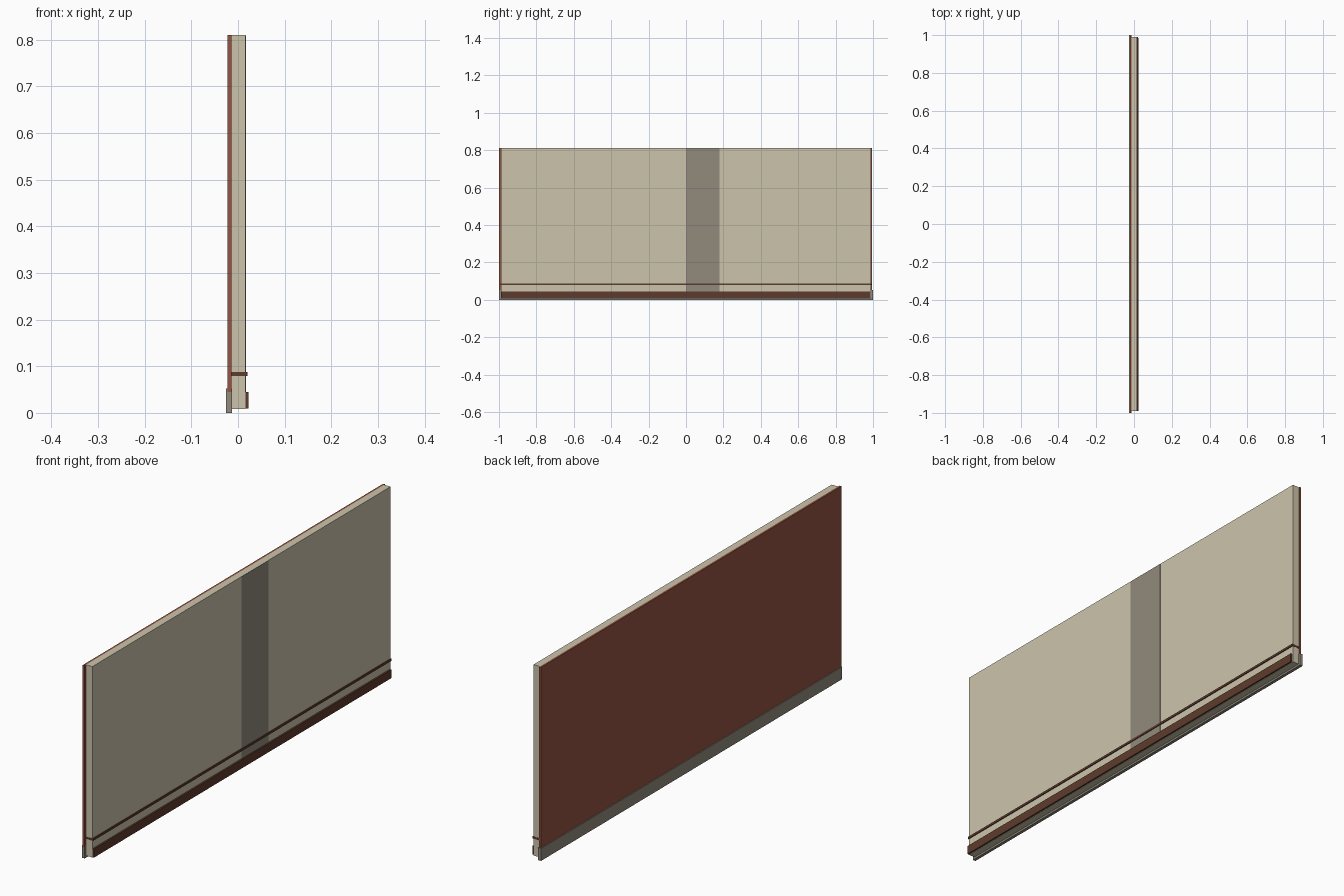
import bpy

if "Cube" in bpy.data.objects:
    bpy.data.objects.remove(bpy.data.objects["Cube"])


def material(name, rgb):
    # sRGB 0-255 to linear
    m = bpy.data.materials.new(name)
    lin = [((c / 255 + 0.055) / 1.055) ** 2.4 for c in rgb]
    m.diffuse_color = (*lin, 1)
    m.use_nodes = True
    m.node_tree.nodes["Principled BSDF"].inputs["Base Color"].default_value = m.diffuse_color
    return m


cream = material("cream", (204, 196, 171))
grey = material("warm_grey", (145, 138, 124))
red_brown = material("red_brown", (150, 84, 66))
dark_brown = material("dark_brown", (94, 59, 45))


def box(name, x, y, z, mat):
    bpy.ops.mesh.primitive_cube_add(size=1)
    o = bpy.context.object
    o.name = name
    centre = [(a + b) / 2 for a, b in (x, y, z)]
    size = [b - a for a, b in (x, y, z)]
    for v in o.data.vertices:
        v.co = [c + p * s for c, p, s in zip(centre, v.co, size)]
    o.data.materials.append(mat)
    return o


# main wall slab
box("wall_panel", (-0.014, 0.016), (-0.99, 0.99), (0.008, 0.81), cream)
# outer cladding and its base strip
box("outer_cladding", (-0.022, -0.014), (-1.0, 0.995), (0.045, 0.81), red_brown)
box("outer_base_strip", (-0.026, -0.013), (-1.0, 1.0), (0.0, 0.052), grey)
# painted vertical band on the inner face
box("vertical_band", (0.0155, 0.0168), (0.0, 0.18), (0.04, 0.8095), grey)
# thin rail and skirting board on the inner face
box("thin_rail", (-0.0138, 0.020), (-0.991, 0.991), (0.079, 0.088), dark_brown)
box("skirting_board", (0.016, 0.023), (-0.99, 0.985), (0.009, 0.045), dark_brown)
